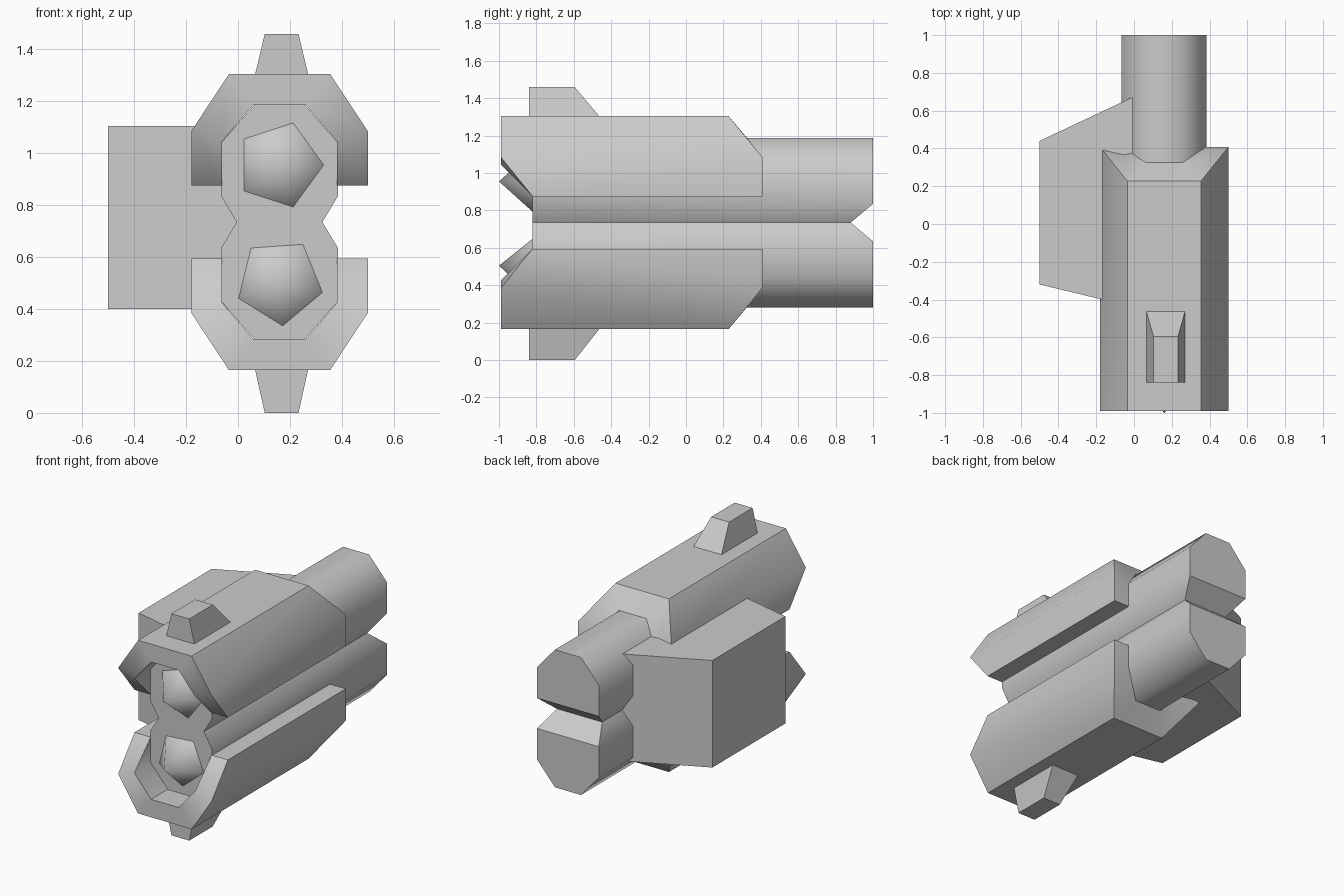
import bpy, bmesh, math
from mathutils import Matrix

cube = bpy.data.objects.get("Cube")
if cube:
    bpy.data.objects.remove(cube, do_unlink=True)

MID = 0.735   # height of the mirror plane between upper and lower halves
CX = 0.16     # centre line of the barrels

grey = bpy.data.materials.new("plain grey")
grey.use_nodes = True
grey.diffuse_color = (0.6, 0.6, 0.6, 1)
grey.node_tree.nodes["Principled BSDF"].inputs["Base Color"].default_value = (0.6, 0.6, 0.6, 1)


def finish(name, bm, smooth=None):
    bmesh.ops.recalc_face_normals(bm, faces=bm.faces)
    mesh = bpy.data.meshes.new(name)
    bm.to_mesh(mesh)
    bm.free()
    mesh.materials.append(grey)
    obj = bpy.data.objects.new(name, mesh)
    bpy.context.collection.objects.link(obj)
    if smooth:
        bpy.ops.object.select_all(action='DESELECT')
        obj.select_set(True)
        bpy.context.view_layer.objects.active = obj
        bpy.ops.object.shade_smooth_by_angle(angle=math.radians(smooth))
    return obj


def flip(z, side):
    return MID + side * (z - MID)


def loft(bm, first, second):
    """Join two matching closed loops with side faces and return their vertices."""
    a = [bm.verts.new(p) for p in first]
    b = [bm.verts.new(p) for p in second]
    for i in range(len(a)):
        j = (i + 1) % len(a)
        bm.faces.new((a[i], a[j], b[j], b[i]))
    return a, b


# Twin barrel: figure-eight section with a wedge notch at the rear waist
half = [(0.165, 0), (0.225, 0.1), (0.225, 0.305), (0.095, 0.453)]
right = half + [(-x, z) for x, z in reversed(half)]
section = right + [(x, -z) for x, z in reversed(right[1:-1])]
bm = bmesh.new()
front, back = loft(bm,
                   [(CX + x, -0.82, MID + z) for x, z in section],
                   [(CX + x, 0.88 if z == 0 else 1.0, MID + z) for x, z in section])
bm.faces.new(front)
upper, lower = back[1:7], back[8:]
bm.faces.new(upper)
bm.faces.new(lower)
bm.faces.new((back[0], back[1], back[6], back[7]))
bm.faces.new((back[0], back[7], back[8], back[-1]))
finish("twin_barrel", bm, 50)

# Armour shells: six-point arch, front lip cut back at the sides, sloped rear
outer = [(0.34, 0.875), (0.34, 1.085), (0.195, 1.305)]
inner = [(0.222, 0.875), (0.222, 1.045), (0.1, 1.187)]


def arch(points):
    return points + [(-x, z) for x, z in reversed(points)]


def rear_y(z):
    return 0.408 - max(0, z - 1.09) * 0.84


for side, label in ((1, "upper"), (-1, "lower")):
    bm = bmesh.new()
    loops = []
    for x, z in arch(outer):
        loops.append((x, z))
    loops += list(reversed(arch(inner)))
    front, back = loft(bm,
                       [(CX + x, -0.82 if z < 0.9 else -0.99, flip(z, side)) for x, z in loops],
                       [(CX + x, rear_y(z), flip(z, side)) for x, z in loops])
    for ring in (front, back):
        for i in range(5):
            bm.faces.new((ring[i], ring[i + 1], ring[10 - i], ring[11 - i]))
    finish(label + "_shell", bm, 45)

    # Sight fin on the shell
    bm = bmesh.new()
    base = [(-0.103, -0.84), (0.103, -0.84), (0.103, -0.46), (-0.103, -0.46)]
    tip = [(-0.065, -0.84), (0.065, -0.84), (0.065, -0.595), (-0.065, -0.595)]
    a, b = loft(bm,
                [(CX + 0.008 + x, y, flip(1.3, side)) for x, y in base],
                [(CX + 0.008 + x, y, flip(1.46 if side > 0 else 1.47, side)) for x, y in tip])
    bm.faces.new(a)
    bm.faces.new(b)
    finish(label + "_fin", bm)

    # Five-sided pointed muzzle core
    bm = bmesh.new()
    bmesh.ops.create_cone(bm, cap_ends=True, segments=5, radius1=0.17, radius2=0, depth=0.18)
    turn = 0 if side > 0 else math.radians(-14)
    start = min(bm.verts, key=lambda v: (v.co.z, -v.co.x)).co
    spin = turn + math.atan2(start.y, start.x)
    height = 0.955 if side > 0 else 0.505
    bm.transform(Matrix.Translation((CX, -0.91, height))
                 @ Matrix.Rotation(-turn, 4, 'Y')
                 @ Matrix.Rotation(math.pi / 2, 4, 'X')
                 @ Matrix.Rotation(turn - spin, 4, 'Z'))
    finish(label + "_muzzle_core", bm, 60)

# Side housing with slanted ends
bm = bmesh.new()
plan = [(-0.5, -0.32), (-0.5, 0.44), (0.0, 0.675), (0.0, -0.44)]
a, b = loft(bm, [(x, y, 0.4) for x, y in plan], [(x, y, 1.105) for x, y in plan])
bm.faces.new(a)
bm.faces.new(b)
finish("side_housing", bm)
